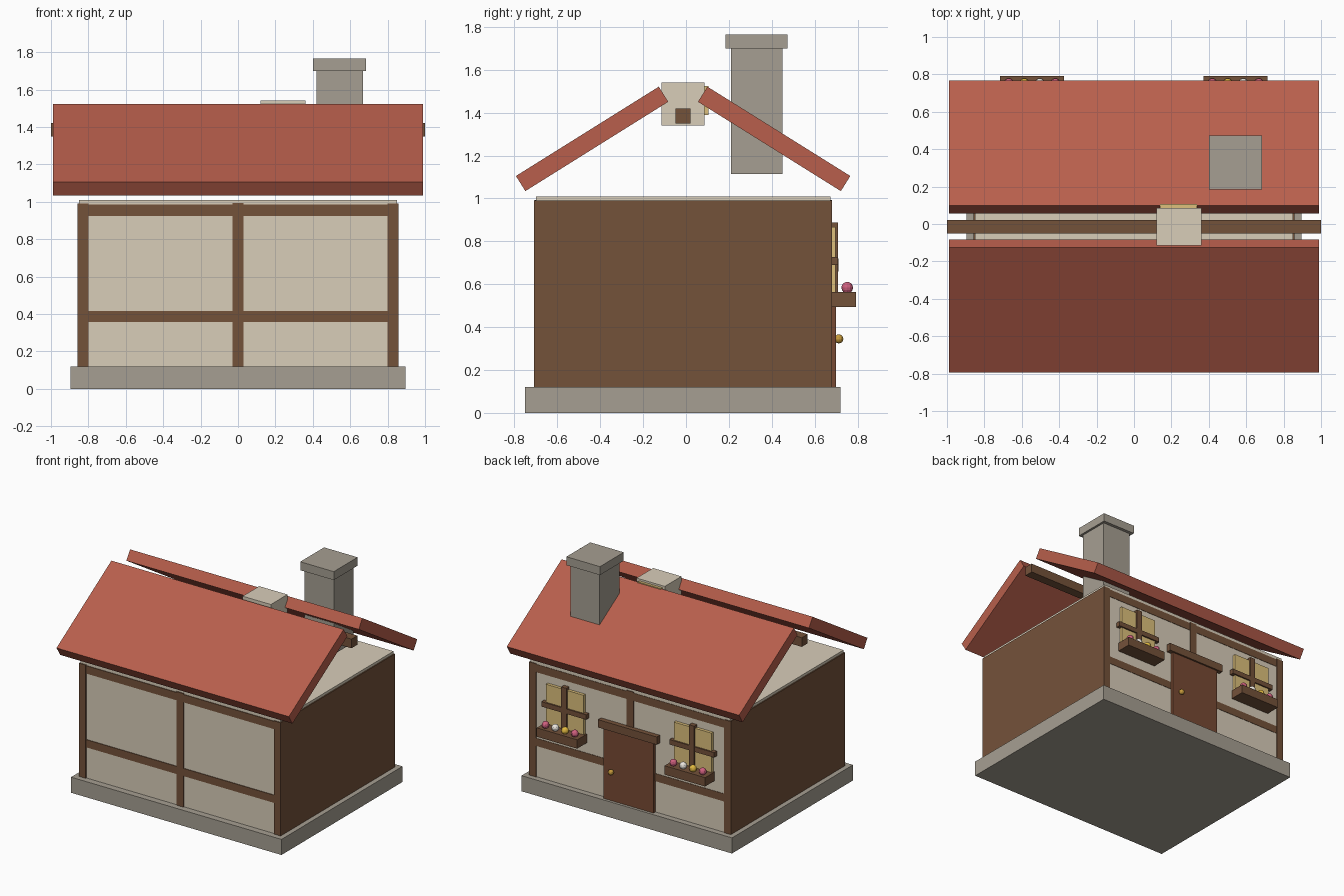
import bpy
from math import radians

if "Cube" in bpy.data.objects:
    bpy.data.objects.remove(bpy.data.objects["Cube"])


def material(name, hex_code):
    rgb = [int(hex_code[i:i + 2], 16) / 255 for i in (0, 2, 4)]
    m = bpy.data.materials.new(name)
    m.diffuse_color = [((c + 0.055) / 1.055) ** 2.4 for c in rgb] + [1]
    m.use_nodes = True
    m.node_tree.nodes["Principled BSDF"].inputs["Base Color"].default_value = m.diffuse_color
    return m


STONE = material("stone", "A69F92")
PLASTER = material("plaster", "D8CDB9")
TIMBER = material("timber", "74523A")
DOOR = material("door_wood", "774A33")
TILE = material("roof_tile", "B85F4C")
GLASS = material("warm_glass", "DDC07C")
BRASS = material("brass", "C89B3C")
PINK = material("pink_petal", "D0607F")
WHITE = material("white_petal", "EDE8E0")
YELLOW = material("yellow_petal", "E0B840")


def box(name, x, y, z, mat, tilt=0):
    """Box from (min, max) ranges, optionally tilted about x through its centre."""
    r = (x, y, z)
    bpy.ops.mesh.primitive_cube_add(size=1, location=[(a + b) / 2 for a, b in r])
    o = bpy.context.object
    o.name = name
    for v in o.data.vertices:
        for i, (a, b) in enumerate(r):
            v.co[i] *= b - a
    o.rotation_euler.x = radians(tilt)
    o.data.materials.append(mat)
    return o


def ball(name, loc, radius, mat):
    bpy.ops.mesh.primitive_uv_sphere_add(segments=12, ring_count=8, radius=radius, location=loc)
    o = bpy.context.object
    o.name = name
    o.data.materials.append(mat)


CY = -0.0135  # ridge line of the building

# Foundation and walls
box("foundation", (-.895, .895), (-.75, .72), (0, .12), STONE)
box("walls", (-.85, .85), (-.70, .675), (.12, 1.01), PLASTER)

# Timber framing, running through front to back
FRAME_Y = (-.708, .681)
for side, x in (("left", -.858), ("right", .80)):
    box(side + "_timber_side", (x, x + .058), FRAME_Y, (.12, .99), TIMBER)
box("middle_post", (-.03, .03), (-.707, .68), (.12, .993), TIMBER)
box("middle_rail", (-.854, .854), (-.705, .678), (.358, .417), TIMBER)
box("top_rail", (-.854, .854), (-.705, .678), (.925, .985), TIMBER)

# Roof slabs and ridge beam
for side, s in (("front", -1), ("back", 1)):
    yc = CY + s * .4245
    box(side + "_roof", (-.988, .988), (yc - .393, yc + .393),
        (1.278 - .0415, 1.278 + .0415), TILE, tilt=-s * 32)
box("ridge_beam", (-1, 1), (-.05, .022), (1.35, 1.42), TIMBER)

# Dormer with its window
box("dormer", (.12, .36), (-.115, .086), (1.34, 1.54), PLASTER)
box("dormer_window", (.14, .337), (.07, .106), (1.39, 1.525), GLASS)

# Chimney
box("chimney", (.42, .668), (.21, .45), (1.115, 1.70), STONE)
box("chimney_cap", (.40, .685), (.185, .474), (1.70, 1.765), STONE)

# Door on the back wall
box("door", (-.212, .212), (.64, .699), (.12, .665), DOOR)
box("door_lintel", (-.25, .25), (.64, .712), (.66, .72), TIMBER)
ball("door_knob", (.14, .713, .345), .021, BRASS)

# Windows with crossbars, flower boxes and blooms
for side, cx in (("left", -.545), ("right", .543)):
    box(side + "_window_glass", (cx - .16, cx + .16), (.64, .698), (.555, .866), GLASS)
    box(side + "_window_mullion", (cx - .022, cx + .022), (.64, .71), (.533, .887), TIMBER)
    box(side + "_window_crossbar", (cx - .19, cx + .19), (.64, .709), (.69, .728), TIMBER)
    box(side + "_flower_box", (cx - .172, cx + .172), (.66, .792), (.495, .563), TIMBER)
    for i, mat in enumerate((PINK, WHITE, YELLOW, PINK)):
        ball(f"{side}_flower_{i + 1}", (cx + .125 - i * .083, .752, .584), .027, mat)
